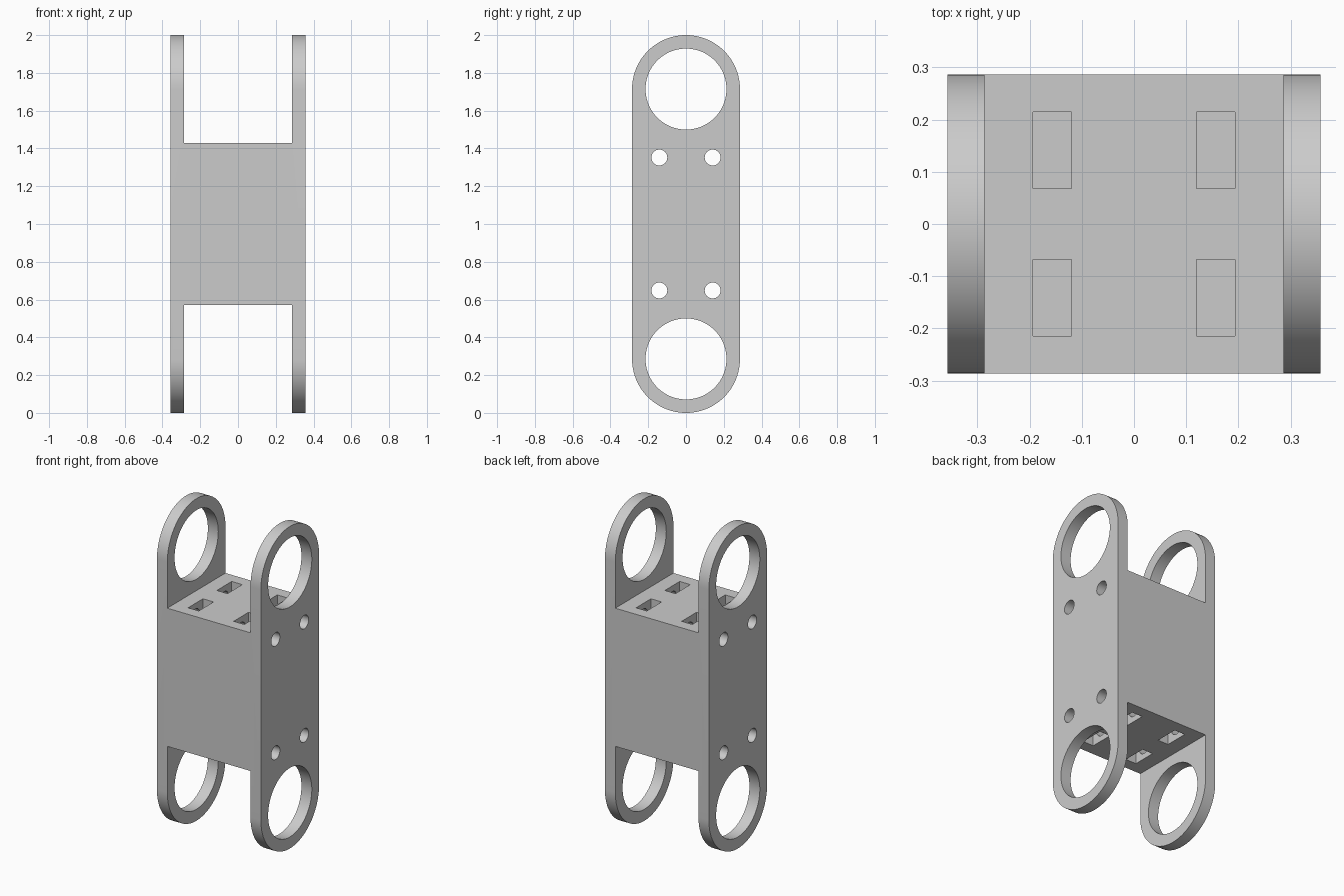
import bpy, bmesh
from math import pi, sin, cos, radians

if "Cube" in bpy.data.objects:
    bpy.data.objects.remove(bpy.data.objects["Cube"], do_unlink=True)

HALF_W, R = 0.357, 0.2857        # half width, end radius
INNER = 0.2857                   # inner face of the side plates
TOP, LOW, HIGH = 2.0, 0.571, 1.429

grey = bpy.data.materials.new("plain grey")
grey.use_nodes = True
colour = (0.6, 0.6, 0.6, 1)
grey.diffuse_color = colour
grey.node_tree.nodes["Principled BSDF"].inputs["Base Color"].default_value = colour


def prism(name, outline, half_width):
    """Extrude a (y, z) outline along x, centred on x = 0."""
    bm = bmesh.new()
    face = bm.faces.new([bm.verts.new((-half_width, y, z)) for y, z in outline])
    side = bmesh.ops.extrude_face_region(bm, geom=[face])["geom"]
    moved = [v for v in side if isinstance(v, bmesh.types.BMVert)]
    bmesh.ops.translate(bm, vec=(2 * half_width, 0, 0), verts=moved)
    bmesh.ops.recalc_face_normals(bm, faces=bm.faces)
    mesh = bpy.data.meshes.new(name)
    bm.to_mesh(mesh)
    bm.free()
    mesh.materials.append(grey)
    obj = bpy.data.objects.new(name, mesh)
    bpy.context.collection.objects.link(obj)
    return obj


def arc(y, z, r, start, end, steps):
    span = end - start
    return [(y + r * cos(start + span * i / steps), z + r * sin(start + span * i / steps))
            for i in range(steps + 1)]


def circle(y, z, r, steps):
    return arc(y, z, r, 0, 2 * pi, steps)[:-1]


def rectangle(y0, y1, z0, z1):
    return [(y0, z0), (y1, z0), (y1, z1), (y0, z1)]


def cut(target, cutter):
    cutter.hide_render = True
    mod = target.modifiers.new("cut", "BOOLEAN")
    mod.operation, mod.solver, mod.object = "DIFFERENCE", "EXACT", cutter
    bpy.context.view_layer.objects.active = target
    bpy.ops.object.modifier_apply(modifier=mod.name)
    bpy.data.objects.remove(cutter, do_unlink=True)


# Round-ended body
bracket = prism("double_ended_bracket",
                arc(0, TOP - R, R, 0, pi, 48) + arc(0, R, R, pi, 2 * pi, 48), HALF_W)

# Open forks at both ends, leaving the central block
cut(bracket, prism("top_gap", rectangle(-0.5, 0.5, HIGH, 2.2), INNER))
cut(bracket, prism("bottom_gap", rectangle(-0.5, 0.5, -0.2, LOW), INNER))

# Large ring openings, bolt holes and nut slots
for end in (-1, 1):
    cut(bracket, prism("ring_opening", circle(0, 1 + end * (1 - R), 0.2143, 96), 0.5))
    bolt_z = 1 + end * 0.352
    for side in (-1, 1):
        y = side * 0.141
        cut(bracket, prism("bolt_hole", circle(y, bolt_z, 0.042, 40), 0.5))
        z0, z1 = sorted((1 + end * 0.279, 1 + end * 0.5))
        for x in (-0.1565, 0.1565):
            slot = prism("nut_slot", rectangle(y - 0.073, y + 0.073, z0, z1), 0.0365)
            slot.location.x = x
            cut(bracket, slot)

# Smooth rounded walls, sharp edges
bpy.ops.object.select_all(action="DESELECT")
bracket.select_set(True)
bpy.context.view_layer.objects.active = bracket
bpy.ops.object.shade_smooth_by_angle(angle=radians(30))
